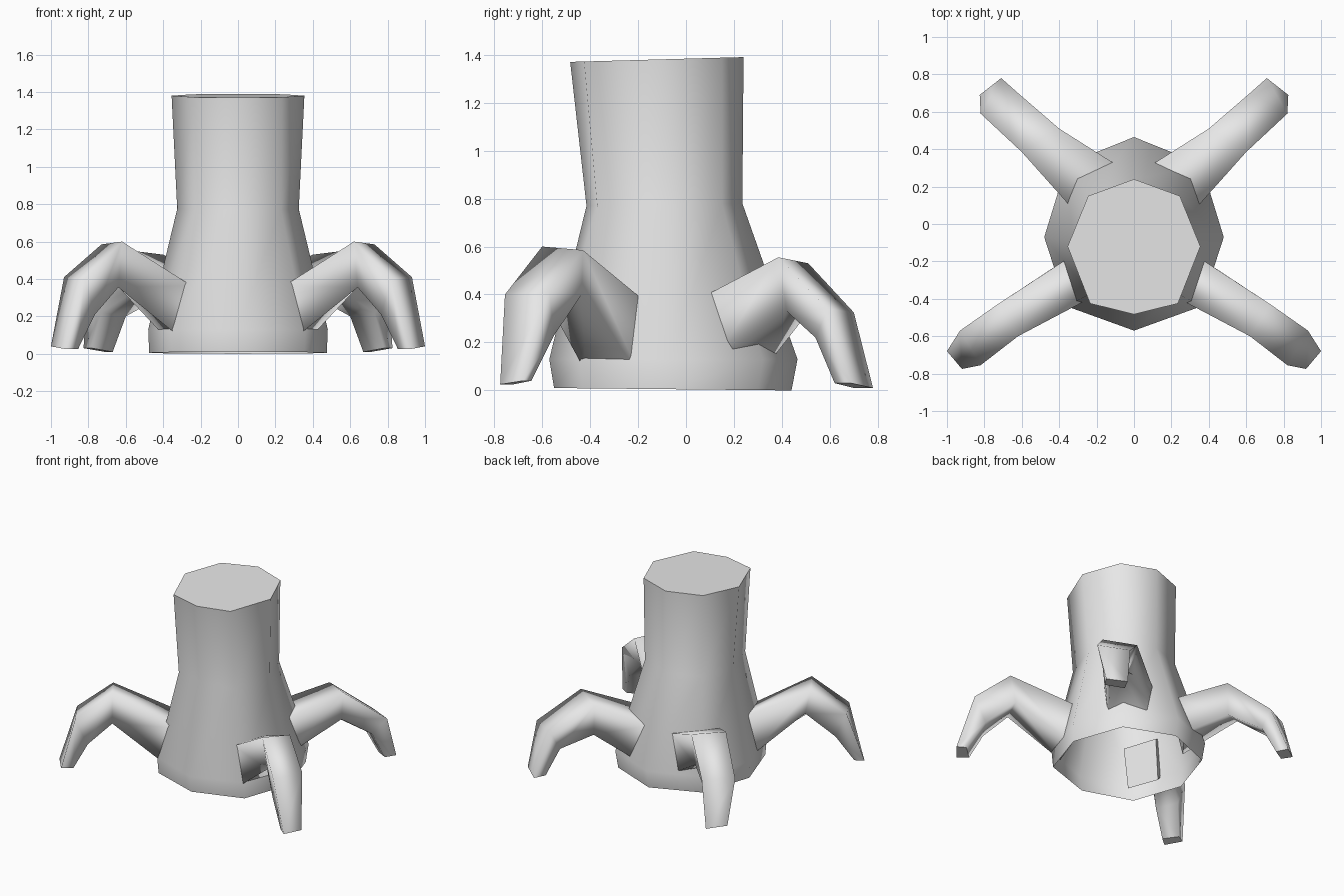
import bpy, bmesh

cube = bpy.data.objects.get("Cube")
if cube:
    bpy.data.objects.remove(cube)

# One plain grey for everything
grey = bpy.data.materials.new("plain grey")
grey.diffuse_color = (0.8, 0.8, 0.8, 1)
grey.use_nodes = True
grey.node_tree.nodes["Principled BSDF"].inputs["Base Color"].default_value = (0.8, 0.8, 0.8, 1)


def loft(name, rings, cap_start, cap_end):
    """Skin a list of equal-length vertex rings; caps stay flat with a sharp rim."""
    bm = bmesh.new()
    loops = [[bm.verts.new(p) for p in ring] for ring in rings]
    n = len(loops[0])
    for lo, hi in zip(loops, loops[1:]):
        for i in range(n):
            j = (i + 1) % n
            bm.faces.new((lo[i], lo[j], hi[j], hi[i])).smooth = True
    for loop, wanted in ((loops[0], cap_start), (loops[-1], cap_end)):
        if wanted:
            cap = bm.faces.new(loop)
            for e in cap.edges:
                e.smooth = False
    bmesh.ops.recalc_face_normals(bm, faces=bm.faces[:])
    mesh = bpy.data.meshes.new(name)
    bm.to_mesh(mesh)
    bm.free()
    mesh.materials.append(grey)
    obj = bpy.data.objects.new(name, mesh)
    bpy.context.scene.collection.objects.link(obj)
    return obj


def trunk_ring(z_front, z_back, front, fdiag, side, bdiag, back):
    """Octagon from its +x half: front y, (x, y) of three corners, back y."""
    half = [fdiag, side, bdiag]
    pts = [(0, front)] + half + [(0, back)] + [(-x, y) for x, y in reversed(half)]
    return [(x, y, z_front + (z_back - z_front) * (y - front) / (back - front))
            for x, y in pts]


# Trunk: flared foot, narrow waist, slightly wider tilted top; open underneath
loft("trunk", [
    trunk_ring(0.01, 0.0, -0.55, (0.355, -0.43), (0.475, -0.07), (0.35, 0.30), 0.44),
    trunk_ring(0.13, 0.13, -0.57, (0.36, -0.44), (0.48, -0.07), (0.36, 0.32), 0.465),
    trunk_ring(0.77, 0.78, -0.415, (0.23, -0.37), (0.325, -0.09), (0.235, 0.15), 0.235),
    trunk_ring(1.37, 1.39, -0.483, (0.235, -0.425), (0.355, -0.12), (0.245, 0.15), 0.24),
], False, True)

# Roots: rings at base, elbow, knee and tip; corners are
# upper outer, upper inner, lower inner, lower outer
front_root = [
    [(0.34, -0.175, 0.375), (0.25, -0.405, 0.365), (0.30, -0.42, 0.08), (0.38, -0.20, 0.08)],
    [(0.73, -0.43, 0.585), (0.62, -0.60, 0.60), (0.64, -0.57, 0.355), (0.68, -0.435, 0.40)],
    [(0.93, -0.57, 0.41), (0.82, -0.755, 0.40), (0.765, -0.68, 0.21), (0.85, -0.55, 0.23)],
    [(1.00, -0.68, 0.04), (0.92, -0.775, 0.025), (0.855, -0.72, 0.025), (0.94, -0.645, 0.04)],
]
back_root = [
    [(0.31, 0.06, 0.385), (0.10, 0.32, 0.385), (0.15, 0.35, 0.12), (0.33, 0.12, 0.12)],
    [(0.60, 0.385, 0.555), (0.40, 0.51, 0.53), (0.42, 0.49, 0.30), (0.56, 0.42, 0.33)],
    [(0.82, 0.59, 0.34), (0.62, 0.70, 0.325), (0.60, 0.63, 0.20), (0.73, 0.54, 0.22)],
    [(0.825, 0.69, 0.03), (0.71, 0.78, 0.01), (0.67, 0.70, 0.01), (0.78, 0.62, 0.03)],
]
for end, rings in (("front", front_root), ("back", back_root)):
    for side, s in (("left", 1), ("right", -1)):
        loft(f"{end}_{side}_root",
             [[(s * x, y, z) for x, y, z in ring] for ring in rings], True, True)
